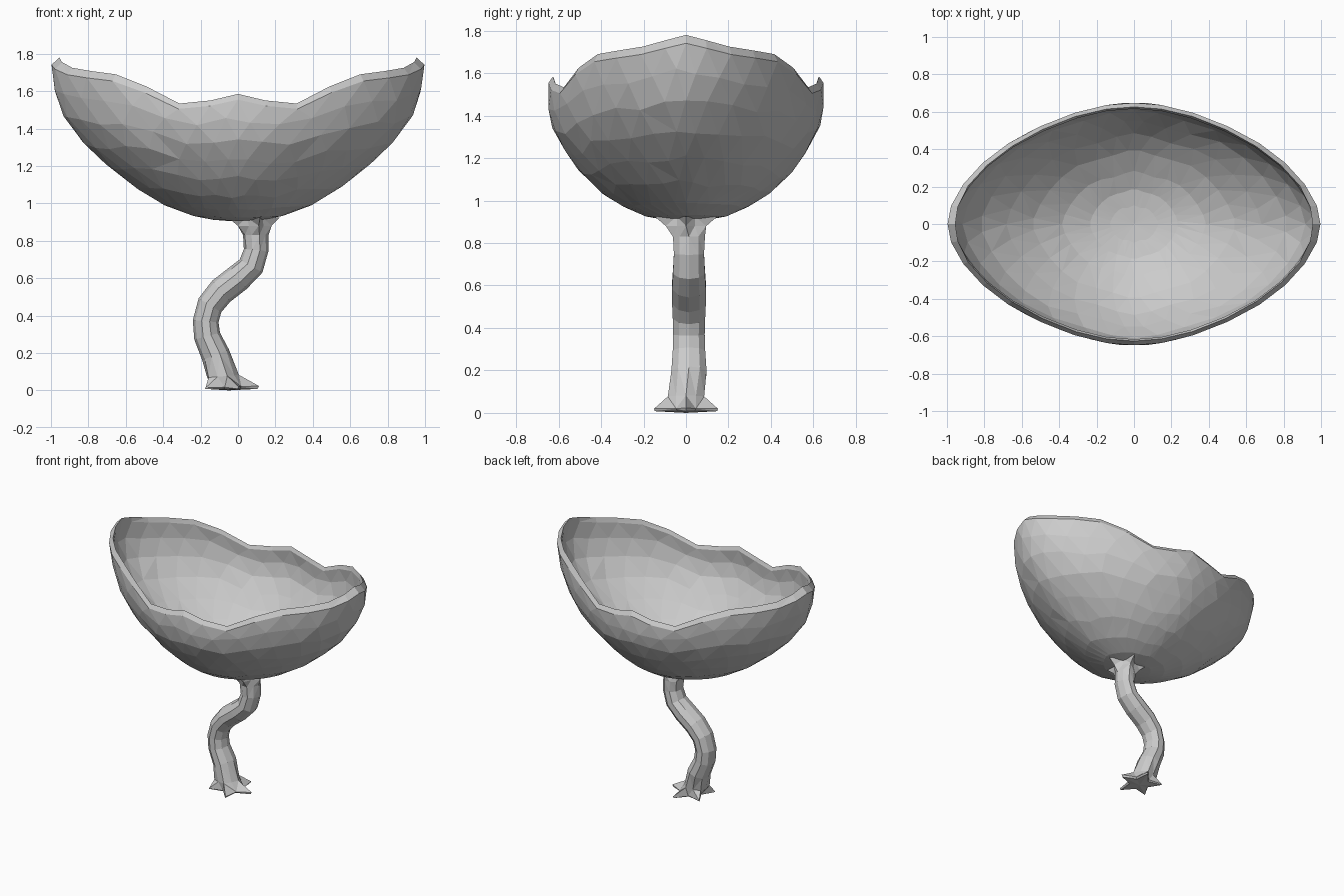
import bpy, bmesh, math, random

if "Cube" in bpy.data.objects:
    bpy.data.objects.remove(bpy.data.objects["Cube"])

random.seed(4)


def lerp_table(table, v):
    """Linear lookup: each row is (key, value, ...)."""
    for a, b in zip(table, table[1:]):
        if v <= b[0]:
            f = max(0.0, (v - a[0]) / (b[0] - a[0]))
            return [p + (q - p) * f for p, q in zip(a[1:], b[1:])]
    return list(table[-1][1:])


def loft(name, rings, cap_start, cap_end):
    """Skin a list of equal-length vertex rings into a closed faceted object."""
    bm = bmesh.new()
    vs = [[bm.verts.new(p) for p in ring] for ring in rings]
    n = len(vs[0])
    for lo, hi in zip(vs, vs[1:]):
        for i in range(n):
            j = (i + 1) % n
            bm.faces.new((lo[i], lo[j], hi[j], hi[i]))
    c = bm.verts.new(cap_start)
    e = bm.verts.new(cap_end)
    for i in range(n):
        j = (i + 1) % n
        bm.faces.new((c, vs[0][j], vs[0][i]))
        bm.faces.new((e, vs[-1][i], vs[-1][j]))
    bmesh.ops.triangulate(bm, faces=bm.faces[:], quad_method='SHORT_EDGE')
    me = bpy.data.meshes.new(name)
    bm.to_mesh(me)
    bm.free()
    ob = bpy.data.objects.new(name, me)
    bpy.context.collection.objects.link(ob)
    return ob


# Bowl: height -> half width and half depth
PROFILE = [(0.902, 0, 0), (0.91, .12, .11), (0.925, .22, .19), (1.0, .42, .36),
           (1.12, .605, .49), (1.3, .81, .62), (1.43, .915, .65), (1.52, .96, .65),
           (1.66, .998, .64), (1.73, 1.0, .63), (1.78, .985, .61)]
# Wavy rim: relative x -> height
RIM = [(0, 1.585), (.29, 1.52), (.39, 1.55), (.6, 1.68), (.87, 1.715),
       (.96, 1.735), (1, 1.78)]
SIDES = 32
BASE, WALL = 0.902, 0.022


def bowl_ring(t, shift, inner=False, squeeze=1.0, jitter=0.0):
    """One bowl ring at fraction t between the bottom and the wavy rim."""
    up = WALL * (1 - t) ** 0.7 if inner else 0
    side = math.sqrt(WALL ** 2 - up ** 2) if inner else 0
    ring = []
    for i in range(SIDES):
        a = 2 * math.pi * (i + shift) / SIDES
        c, s = math.cos(a), math.sin(a)
        ex = math.copysign(abs(c) ** 1.14, c)
        ey = math.copysign(abs(s) ** 1.14, s)
        z = BASE + (lerp_table(RIM, abs(ex))[0] - BASE) * t
        da = random.uniform(-jitter, jitter) * 2
        z += random.uniform(-jitter, jitter)
        w, d = lerp_table(PROFILE, z)
        n = (1 + da * abs(c * s))
        ring.append(((w * squeeze - side) * ex * n, (d * squeeze - side) * ey / n, z + up))
    return ring


# Outer wall, softly rolled rim edge, then the inner wall back down
LEVELS = [.011, .035, .1, .21, .34, .49, .65, .81, .955]
LAST = len(LEVELS) - 1
rings = [bowl_ring(t, .5 * (k % 2), jitter=.014 if 2 < k < LAST else 0)
         for k, t in enumerate(LEVELS)]
rings.append(bowl_ring(1, 0, squeeze=.97))
rings += [bowl_ring(t, .5 * (k % 2), inner=True, squeeze=.985 if k == LAST else 1)
          for k, t in reversed(list(enumerate(LEVELS)))]
bowl = loft("bowl", rings, (0, 0, BASE), (0, 0, BASE + WALL))

# Stem: x, z, valley radius, star-point radius, tilt of ring in degrees
STEM = [(-.05, .008, .07, .155, 0), (-.046, .018, .08, .158, -2),
        (-.085, .075, .08, .09, -5), (-.12, .19, .077, .077, -22),
        (-.165, .29, .071, .071, -15), (-.173, .37, .069, .069, 5),
        (-.15, .455, .071, .071, 32), (-.09, .53, .074, .074, 50),
        (0, .6, .074, .074, 50), (.07, .665, .07, .07, 30),
        (.097, .75, .066, .066, 5), (.093, .83, .066, .07, 0),
        (.08, .88, .07, .1, 0), (.07, .925, .075, .155, 0)]
rings = []
for x, z, valley, tip, tilt in STEM:
    flared = tip > .085
    tr = math.radians(tilt)
    ring = []
    for i in range(10):
        a = math.pi * i / 5
        r = valley if i % 2 else tip
        u, v = r * math.cos(a), r * math.sin(a)
        ring.append((x + u * math.cos(tr), v if flared else .014 + v * 1.13,
                     max(0, z - u * math.sin(tr))))
    rings.append(ring)
stem = loft("twisted_stem", rings, (-.05, 0, 0), (.07, 0, .915))
